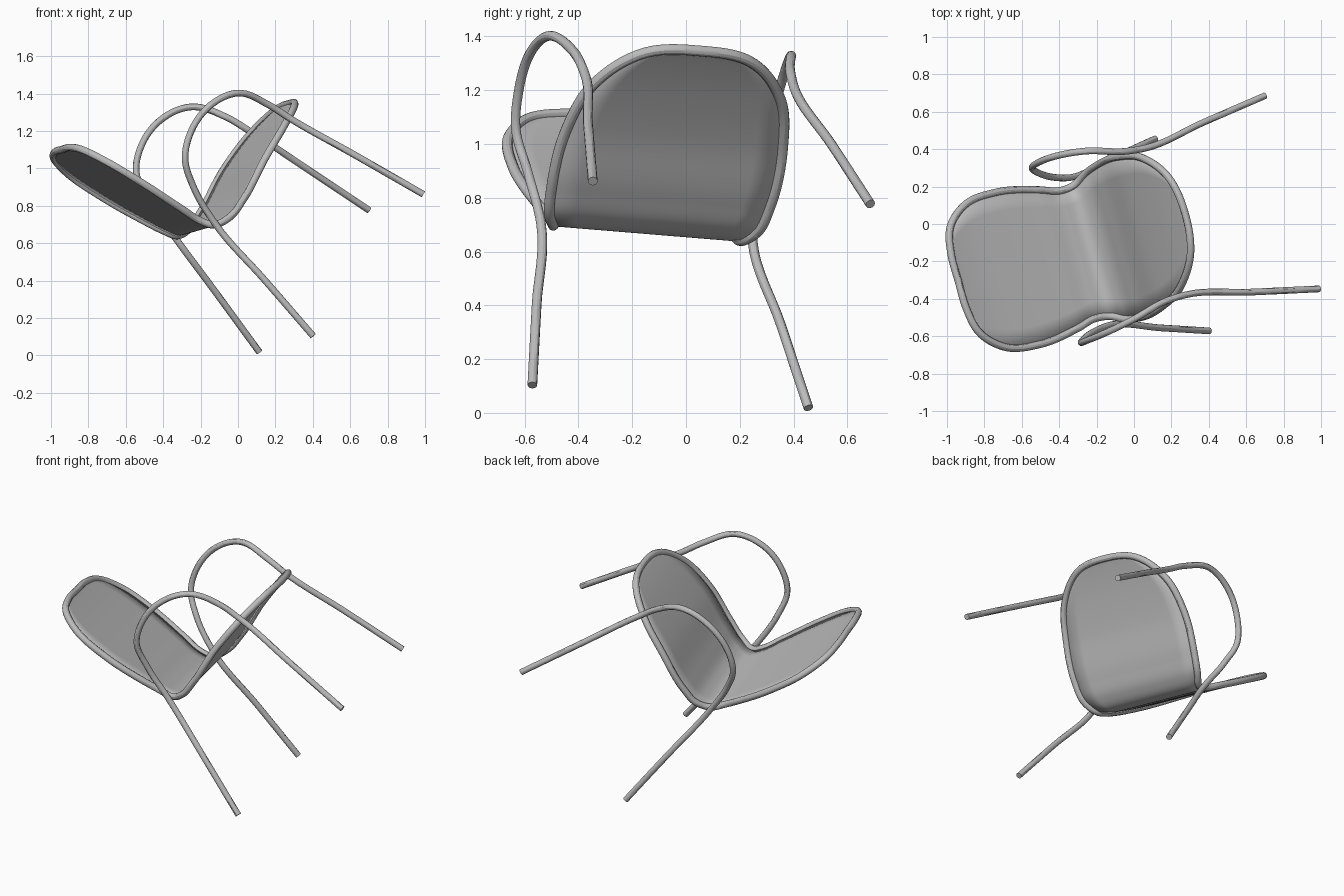
import bpy, bmesh
from mathutils import Vector, Matrix
from mathutils.geometry import interpolate_bezier

if "Cube" in bpy.data.objects:
    bpy.data.objects.remove(bpy.data.objects["Cube"])

# Tilted chair frame: local x = forward, y = side, z = up
side = Vector((-0.270, 0.960, -0.079)).normalized()
fwd = Vector((0.598, 0.223, 0.770))
fwd = (fwd - side * fwd.dot(side)).normalized()
up = fwd.cross(side)
TILT = Matrix.Translation((0.55, 0.055, 0.4375)) @ Matrix((fwd, side, up)).transposed().to_4x4()

grey = bpy.data.materials.new("grey")
grey.diffuse_color = (0.5, 0.5, 0.5, 1)
grey.use_nodes = True
grey.node_tree.nodes["Principled BSDF"].inputs["Base Color"].default_value = grey.diffuse_color


def smooth_path(points, closed=False, steps=8):
    """Round path through the points."""
    pts = [Vector(p) for p in points]
    n = len(pts)

    def tangent(i):
        if not closed and i in (0, n - 1):
            return (pts[1] - pts[0] if i == 0 else pts[-1] - pts[-2]).normalized()
        a, b, c = pts[i - 1], pts[i], pts[(i + 1) % n]
        la, lc = (b - a).length, (c - b).length
        return ((b - a) / la * lc + (c - b) / lc * la).normalized()

    out = []
    for i in range(n if closed else n - 1):
        a, b = pts[i], pts[(i + 1) % n]
        h = (b - a).length / 3
        out += interpolate_bezier(a, a + tangent(i) * h, b - tangent((i + 1) % n) * h, b, steps + 1)[:-1]
    if not closed:
        out.append(pts[-1])
    return out


def finish(obj):
    obj.matrix_world = TILT
    bpy.ops.object.select_all(action='DESELECT')
    obj.select_set(True)
    bpy.context.view_layer.objects.active = obj
    if obj.type == 'CURVE':
        bpy.ops.object.convert(target='MESH')
        obj = bpy.context.object
    obj.data.materials.clear()
    obj.data.materials.append(grey)
    bpy.ops.object.shade_smooth_by_angle()


def tube(name, path, radius, closed=False):
    cu = bpy.data.curves.new(name, 'CURVE')
    cu.dimensions = '3D'
    cu.bevel_depth = radius
    cu.bevel_resolution = 4
    cu.use_fill_caps = True
    sp = cu.splines.new('POLY')
    sp.points.add(len(path) - 1)
    for p, co in zip(sp.points, path):
        p.co = (*co, 1)
    sp.use_cyclic_u = closed
    obj = bpy.data.objects.new(name, cu)
    bpy.context.collection.objects.link(obj)
    finish(obj)


# Half outline of the shell, from the top of the back to the front of the seat
half = [(-0.46, 0, 1.605), (-0.46, 0.15, 1.603), (-0.46, 0.285, 1.565), (-0.45, 0.392, 1.437),
        (-0.42, 0.424, 1.207), (-0.382, 0.385, 0.96), (-0.36, 0.355, 0.84), (-0.335, 0.362, 0.772),
        (-0.25, 0.405, 0.731), (-0.133, 0.424, 0.735), (0.114, 0.42, 0.777), (0.33, 0.362, 0.793),
        (0.50, 0.20, 0.792), (0.534, 0, 0.785)]
loop = half + [(x, -y, z) for x, y, z in reversed(half[1:-1])]
rim = smooth_path(loop, closed=True)
tube("shell_rim", rim, 0.02, closed=True)

# Thin bent sheet spanning the rim from side to side
bm = bmesh.new()
rows = []
COLS = 8
for p in rim[:(len(half) - 1) * 8 + 1]:
    rows.append([bm.verts.new((p.x, p.y * (1 - 2 * c / COLS), p.z)) for c in range(COLS + 1)])
for a, b in zip(rows, rows[1:]):
    for c in range(COLS):
        bm.faces.new((a[c], b[c], b[c + 1], a[c + 1]))
bmesh.ops.remove_doubles(bm, verts=bm.verts, dist=0.0005)
bmesh.ops.recalc_face_normals(bm, faces=bm.faces)
me = bpy.data.meshes.new("seat_and_back")
bm.to_mesh(me)
bm.free()
shell = bpy.data.objects.new("seat_and_back", me)
bpy.context.collection.objects.link(shell)
sol = shell.modifiers.new("thickness", 'SOLIDIFY')
sol.thickness = 0.008
sol.offset = 0
finish(shell)

# Front leg, armrest and rear leg bent from one tube on each side
leg = [(0.496, 0.538, 0), (0.435, 0.472, 0.415), (0.376, 0.408, 0.80), (0.355, 0.418, 0.94),
       (0.285, 0.468, 1.118), (0.13, 0.492, 1.20), (-0.042, 0.494, 1.198), (-0.18, 0.484, 1.132),
       (-0.262, 0.443, 0.994), (-0.333, 0.410, 0.77), (-0.41, 0.473, 0.385), (-0.49, 0.535, 0)]
for name, s in (("left", 1), ("right", -1)):
    tube(name + "_legs_and_armrest", smooth_path([(x, s * y, z) for x, y, z in leg]), 0.018)
